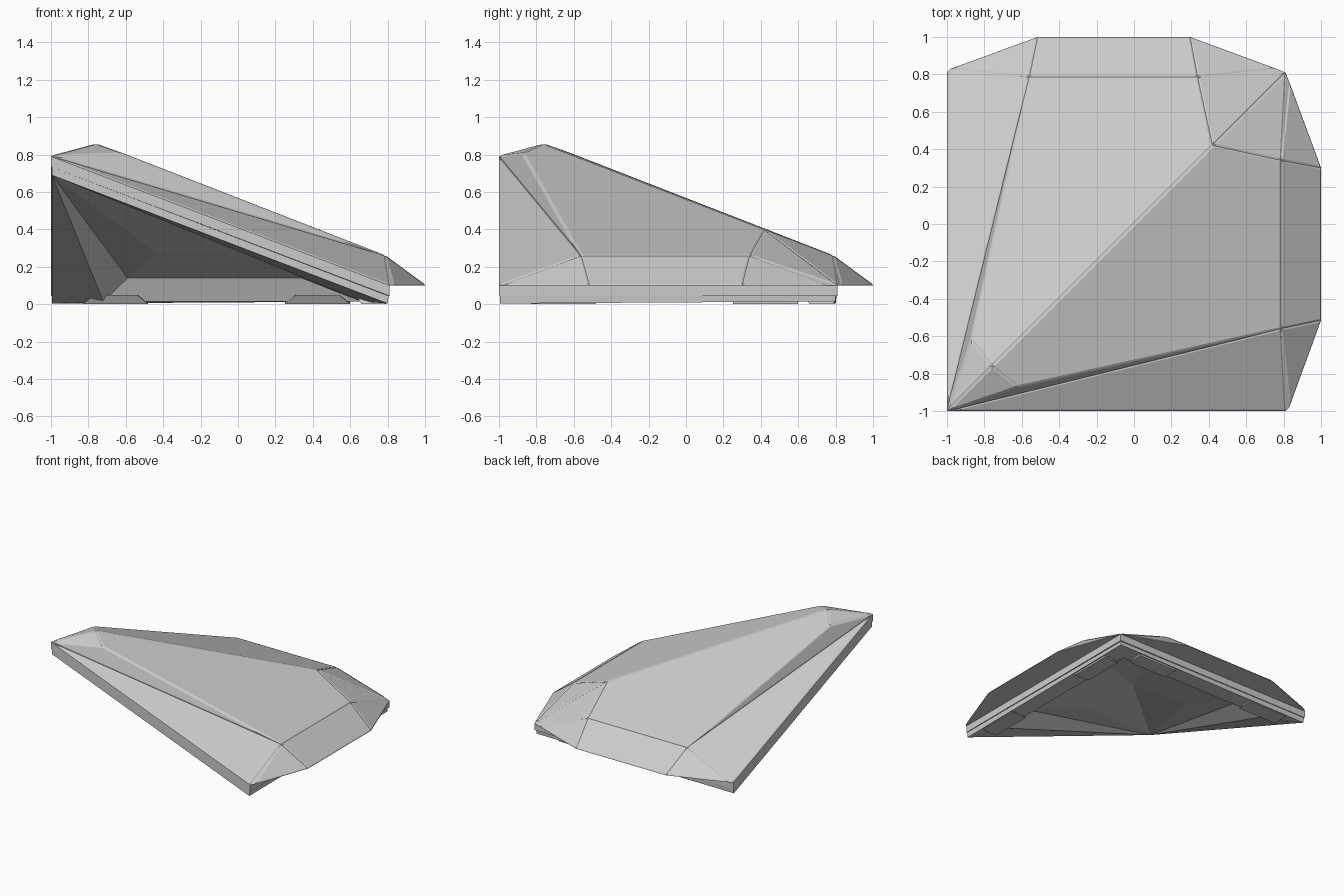
import bpy, bmesh

if "Cube" in bpy.data.objects:
    bpy.data.objects.remove(bpy.data.objects["Cube"])

# Everything is symmetric about the vertical diagonal plane x = y.
# Only the right half is described; the other half swaps x and y.
P = {
    # roof
    "tip": (-1, -1, .79), "peak": (-.76, -.76, .855), "shoulder": (-.62, -.87, .805),
    "eave_front": (.785, -.56, .258), "eave_back": (.785, .34, .258),
    "ridge_end": (.42, .42, .398), "wing": (.81, -1, .10), "tail": (.81, .81, .10),
    # skirt, split from the roof corners by narrow gaps
    "skirt_front": (1, -.515, .10), "skirt_back": (1, .30, .10),
    "skirt_wing": (.83, -.98, .10), "skirt_tail": (.83, .76, .10),
    # stepped edge wall
    "tip1": (-1, -1, .735), "wing1": (.81, -1, .045), "tail1": (.81, .81, .045),
    "tip2": (-.995, -.995, .733), "wing2": (.805, -.995, .044), "tail2": (.80, .80, .045),
    "tip3": (-.995, -.995, .69), "wing3": (.80, -.995, .004), "tail3": (.80, .80, .015),
    # hollow underside
    "vault": (.05, .05, .28), "vault_side": (.075, -.44, .28),
    "ledge_front": (.64, -.59, .14), "ledge_back": (.58, .34, .14),
    "rim_front": (.66, -.72, .015), "rim_back": (.66, .66, .015),
}


def make_object(name, bm):
    mesh = bpy.data.meshes.new(name)
    bm.to_mesh(mesh)
    bm.free()
    bpy.context.collection.objects.link(bpy.data.objects.new(name, mesh))


def mirrored_object(name, faces, middle=(), seam=0.0):
    """Make faces and their mirror images; optionally raise each as a panel."""
    bm = bmesh.new()

    def add(points):
        return bm.faces.new([bm.verts.new(p) for p in points])
    for names in faces:
        pts = [P[n] for n in names.split()]
        add(pts)
        add([(y, x, z) for x, y, z in reversed(pts)])
    for names in middle:                       # faces lying across the mirror plane
        half = [P[n] for n in names.split()]
        add(half + [(y, x, z) for x, y, z in reversed(half) if abs(x - y) > 1e-5])
    bmesh.ops.remove_doubles(bm, verts=bm.verts, dist=1e-4)
    if seam:
        bmesh.ops.inset_individual(bm, faces=bm.faces[:], thickness=seam, depth=seam * .5,
                                   use_even_offset=True)
    make_object(name, bm)


# Sloping roof panels with seams
mirrored_object("roof_panels", [
    "tip shoulder peak",
    "tip eave_front shoulder",
    "tip wing eave_front",
    "peak shoulder eave_front eave_back ridge_end",
    "ridge_end eave_back tail",
], seam=.009)

# Skirt flaps beyond the two back edges
mirrored_object("skirt_flaps", [
    "eave_front skirt_wing skirt_front",
    "eave_front skirt_front skirt_back eave_back",
    "eave_back skirt_back skirt_tail",
], seam=.009)
mirrored_object("skirt_corner_gaps", ["eave_front wing skirt_wing",
                                      "eave_back skirt_tail tail"])
mirrored_object("skirt_underside",
                ["wing tail skirt_tail skirt_back skirt_front skirt_wing"])

# Stepped wall around the square plan
wall = []
for a, b in (("", "1"), ("1", "2"), ("2", "3")):
    wall.append(f"tip{a} tip{b} wing{b} wing{a}")
    wall.append(f"wing{a} wing{b} tail{b} tail{a}")
mirrored_object("edge_wall", wall)

# Faceted hollow underside
mirrored_object("underside", [
    "tip3 vault vault_side",
    "tip3 vault_side ledge_front",
    "tip3 ledge_front rim_front",
    "tip3 rim_front wing3",
    "wing3 rim_front rim_back tail3",
    "rim_front ledge_front ledge_back rim_back",
    "vault_side vault ledge_back ledge_front",
], middle=["vault ledge_back", "rim_back ledge_back"])


def foot(name, lo, hi, swap):
    """Low wedge foot under the back rim."""
    bm = bmesh.new()
    rings = []
    for v, slant in ((lo, .06), (hi, -.06)):
        pts = [(.79, v, 0), (.79, v, .03), (.63, v + slant, .05), (.66, v, 0)]
        rings.append([bm.verts.new((y, x, z) if swap else (x, y, z)) for x, y, z in pts])
    bm.faces.new(rings[0])
    bm.faces.new(rings[1][::-1])
    for i in range(4):
        j = (i + 1) % 4
        bm.faces.new((rings[0][i], rings[1][i], rings[1][j], rings[0][j]))
    bmesh.ops.recalc_face_normals(bm, faces=bm.faces)
    make_object(name, bm)


# Feet along both back edges
for swap, side in ((False, "right"), (True, "back")):
    foot(f"{side}_outer_foot", -.83, -.48, swap)
    foot(f"{side}_inner_foot", .25, .60, swap)
